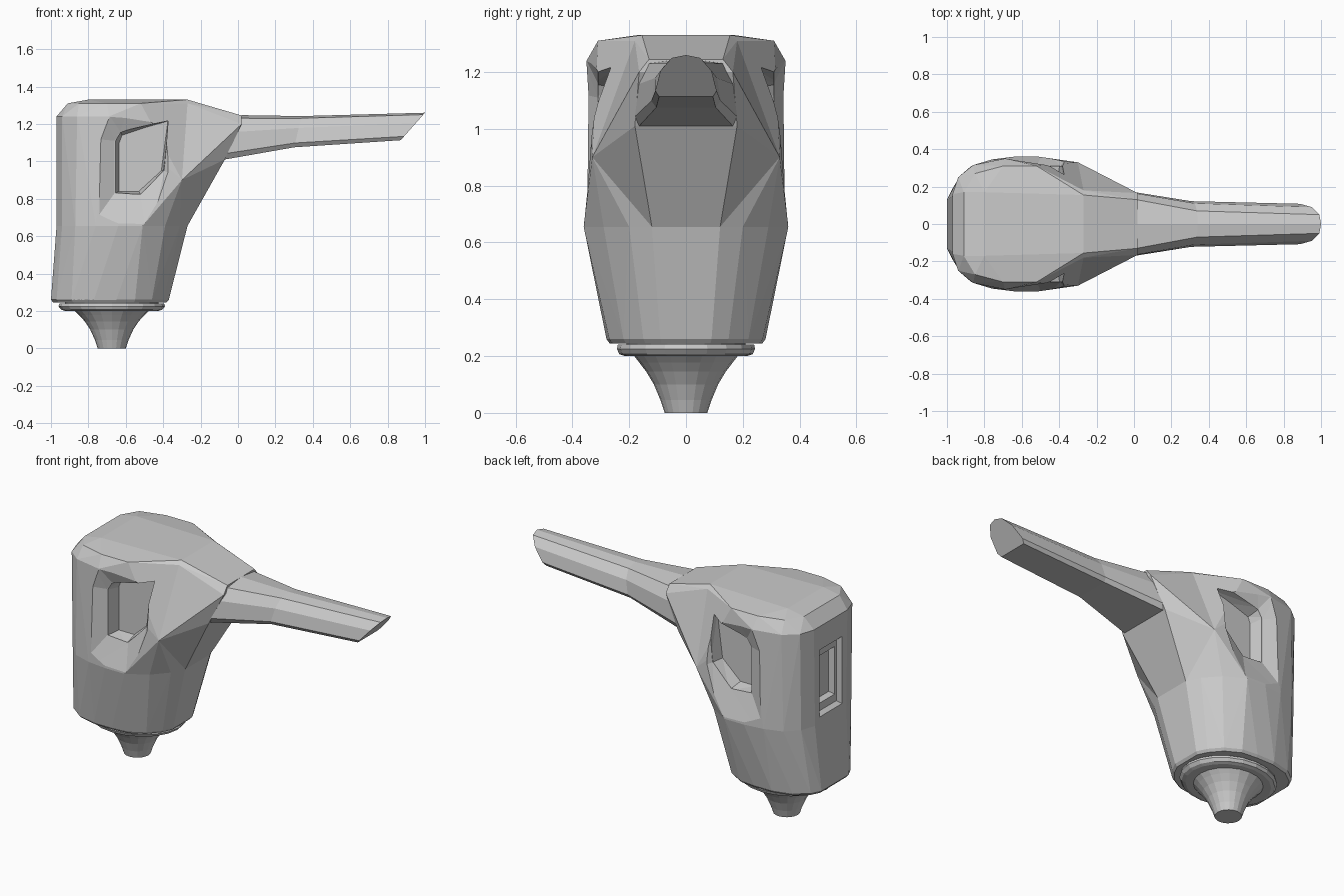
import bpy, bmesh, math

if "Cube" in bpy.data.objects:
    bpy.data.objects.remove(bpy.data.objects["Cube"])


def make(name, bm):
    bmesh.ops.recalc_face_normals(bm, faces=bm.faces)
    me = bpy.data.meshes.new(name)
    bm.to_mesh(me)
    bm.free()
    ob = bpy.data.objects.new(name, me)
    bpy.context.collection.objects.link(ob)
    return ob


def hull(name, pts):
    bm = bmesh.new()
    vs = [bm.verts.new(p) for p in pts]
    r = bmesh.ops.convex_hull(bm, input=vs)
    dead = {g for g in r["geom_interior"] + r["geom_unused"] if isinstance(g, bmesh.types.BMVert)}
    bmesh.ops.delete(bm, geom=list(dead), context='VERTS')
    bmesh.ops.dissolve_limit(bm, angle_limit=0.01, verts=bm.verts, edges=bm.edges)
    return make(name, bm)


def loft(name, rings):
    bm = bmesh.new()
    rv = [[bm.verts.new(p) for p in r] for r in rings]
    n = len(rv[0])
    for a, b in zip(rv, rv[1:]):
        for i in range(n):
            j = (i + 1) % n
            bm.faces.new((a[i], a[j], b[j], b[i]))
    bm.faces.new(rv[0])
    bm.faces.new(rv[-1])
    return make(name, bm)


def both(pts):
    return [(x, s * y, z) for x, y, z in pts for s in (1, -1)]


def level(z, half):
    return both([(x, y, z) for x, y in half])


def boolean(target, other, op):
    m = target.modifiers.new(op, 'BOOLEAN')
    m.operation, m.solver, m.object = op, 'EXACT', other
    bpy.context.view_layer.objects.active = target
    bpy.ops.object.modifier_apply(modifier=m.name)
    bpy.data.objects.remove(other)


# Lower body shell
low = [(-1, .13), (-.97, .19), (-.89, .25), (-.77, .28), (-.65, .28),
       (-.55, .27), (-.46, .22), (-.4, .15), (-.37, .09)]
waist = [(-.97, .15), (-.94, .24), (-.87, .31), (-.76, .345), (-.64, .36),
         (-.51, .36), (-.39, .29), (-.31, .2), (-.27, .12)]
inset = [(-.685 + (x + .685) * .96, y * .96) for x, y in low]
hull("lower_body", level(.245, inset) + level(.26, low) + level(.655, waist))

# Upper body with chamfered cap
cheek = (-.3, .33, .9)
brow = (-.27, .18, 1.31)
rim = [(-.97, .16), (-.94, .25), (-.86, .315), (-.76, .335), (-.69, .35)]
cap = [(-.91, .17), (-.85, .27), (-.7, .31), (-.52, .31)]
body = hull("upper_body", level(.655, waist) + level(1.24, rim) + level(1.31, cap)
            + level(1.33, [(-.8, .17), (-.27, .155)]) + both([cheek, brow]))

# Neck tapering into the handle
neck = hull("neck", both([(-.51, .36, .655), (-.27, .12, .655), cheek, brow, (-.27, .155, 1.33),
                          (-.07, .18, 1.01), (.02, .165, 1.2), (.02, .13, 1.245)]))
boolean(body, neck, 'UNION')

# Side windows: wide bevel, then a deeper pocket
outer = [(-.76, .69), (-.76, 1.12), (-.69, 1.25), (-.52, 1.3), (-.35, 1.26), (-.36, .93), (-.5, .68)]
inner = [(-.66, .83), (-.66, 1.11), (-.63, 1.16), (-.5, 1.19), (-.37, 1.22), (-.395, .95), (-.52, .82)]
floor = [(-.635, .84), (-.635, 1.1), (-.62, 1.14), (-.5, 1.18), (-.375, 1.215), (-.41, .95), (-.53, .84)]
for s in (-1, 1):
    bevel = hull("window_bevel", [(x, s * .31, z) for x, z in inner]
                 + [(2 * a - c, s * .40, 2 * b - d) for (a, b), (c, d) in zip(outer, inner)])
    boolean(body, bevel, 'DIFFERENCE')
    pocket = hull("window_pocket", [(x, s * .235, z) for x, z in floor]
                  + [(x, s * .33, z) for x, z in inner])
    boolean(body, pocket, 'DIFFERENCE')

# Stepped slot in the rear
for x, w, z0, z1 in ((-.945, .09, .71, 1.08), (-.915, .06, .77, 1.03)):
    slot = hull("rear_slot", both([(x, w, z0), (x, w, z1), (-1, w + .04, z0 - .04), (-1, w + .04, z1 + .04)]))
    boolean(body, slot, 'DIFFERENCE')


# Handle with a rounded top and slanted tip
def section(xb, z0, xt, z1, wb, wm, wu, wt):
    half = [(wb, 0), (wm, .14), (wu, .62), (wt, .93)]
    prof = half + [(0, 1)] + [(-w, t) for w, t in reversed(half)]
    return [(xb + (xt - xb) * t, w, z0 + (z1 - z0) * t) for w, t in prof]


loft("handle", [section(-.07, 1.01, .02, 1.247, .165, .18, .168, .13),
                section(.3, 1.075, .34, 1.242, .105, .122, .11, .07),
                section(.87, 1.113, 1, 1.26, .095, .108, .09, .05)])


# Collar and nozzle
def ellipse(rx, ry, z, n=20):
    return [(-.675 + rx * math.cos(2 * math.pi * i / n), ry * math.sin(2 * math.pi * i / n), z) for i in range(n)]


loft("collar", [ellipse(*e) for e in ((.25, .215, .2), (.27, .235, .207), (.285, .243, .225),
                                     (.28, .24, .24), (.25, .21, .24), (.25, .21, .27))])
loft("nozzle", [ellipse(*e) for e in ((.075, .075, 0), (.09, .09, .045), (.115, .113, .1),
                                     (.145, .14, .145), (.175, .165, .178), (.21, .19, .21))])
